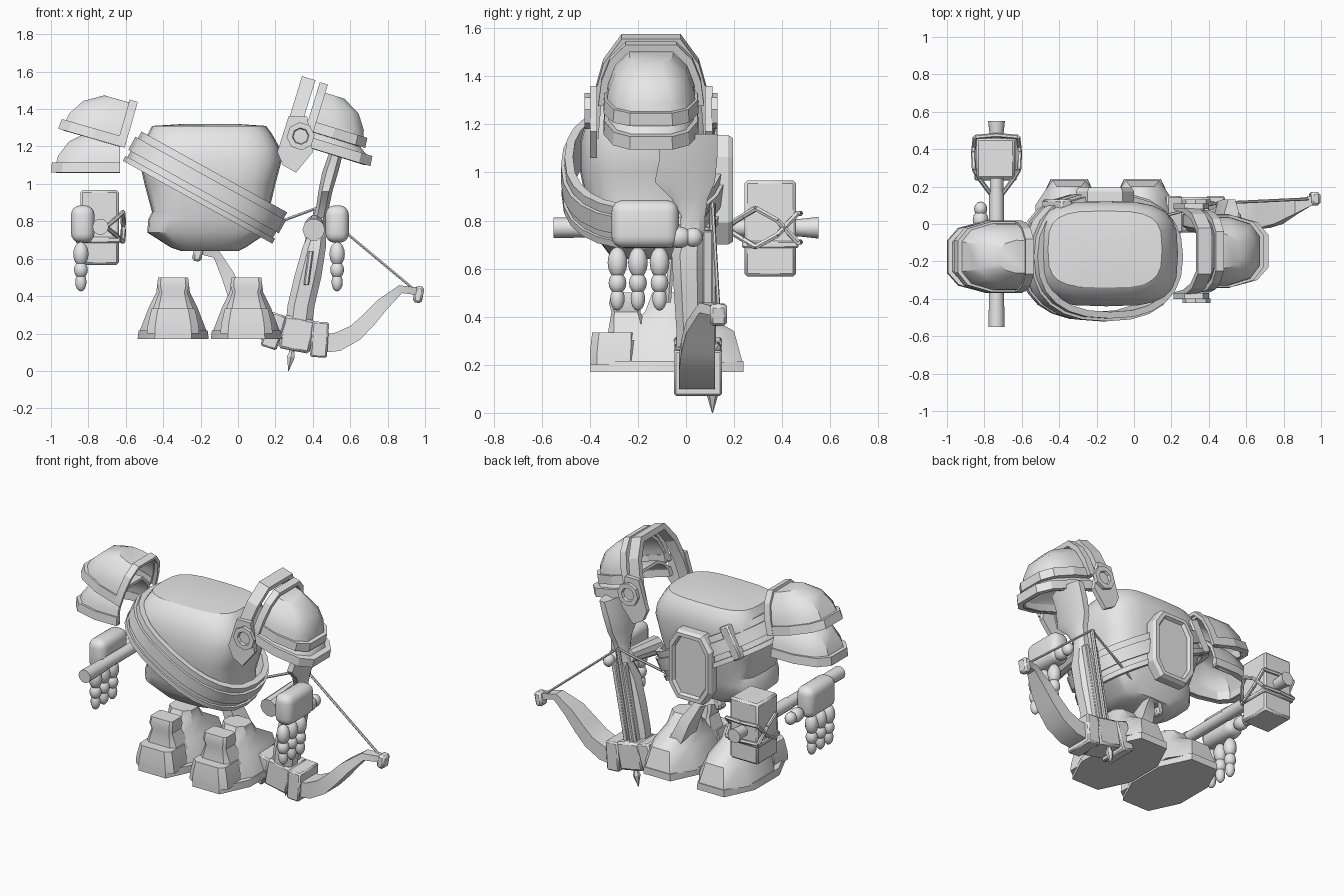
import bpy, bmesh, math
from mathutils import Vector, Matrix

if "Cube" in bpy.data.objects:
    bpy.data.objects.remove(bpy.data.objects["Cube"])

V = Vector
grey = bpy.data.materials.new("plain grey")
grey.diffuse_color = (0.8, 0.8, 0.8, 1)
grey.use_nodes = True
grey.node_tree.nodes["Principled BSDF"].inputs["Base Color"].default_value = grey.diffuse_color


def finish(name, bm, angle=35, solid=0):
    bmesh.ops.recalc_face_normals(bm, faces=bm.faces)
    for f in bm.faces:
        f.smooth = True
    for e in bm.edges:
        e.smooth = len(e.link_faces) == 2 and e.calc_face_angle(0) < math.radians(angle)
    me = bpy.data.meshes.new(name)
    bm.to_mesh(me)
    bm.free()
    me.materials.append(grey)
    ob = bpy.data.objects.new(name, me)
    bpy.context.collection.objects.link(ob)
    if solid:
        m = ob.modifiers.new("thickness", 'SOLIDIFY')
        m.thickness = solid
        m.offset = 0
    return ob


def loft(name, rings, closed=False, wrap=True, caps=(True, True), angle=35, solid=0):
    bm = bmesh.new()
    vs = [[bm.verts.new(p) for p in r] for r in rings]
    n = len(rings[0])
    pairs = list(zip(vs, vs[1:])) + ([(vs[-1], vs[0])] if closed else [])
    for a, b in pairs:
        for i in range(n if wrap else n - 1):
            j = (i + 1) % n
            bm.faces.new((a[i], a[j], b[j], b[i]))
    if not closed:
        if caps[0]:
            bm.faces.new(vs[0])
        if caps[1]:
            bm.faces.new(vs[-1])
    return finish(name, bm, angle, solid)


def oct_ring(z, x0, x1, y0, y1, c=0.25, d=None):
    # rectangle with cut corners
    cx, cy = (x1 - x0) * c, (y1 - y0) * (d or c)
    return [V(p + (z,)) for p in ((x0 + cx, y0), (x1 - cx, y0), (x1, y0 + cy), (x1, y1 - cy),
                                  (x1 - cx, y1), (x0 + cx, y1), (x0, y1 - cy), (x0, y0 + cy))]


def sup(t, e):
    c, s = math.cos(t), math.sin(t)
    return math.copysign(abs(c) ** (2 / e), c), math.copysign(abs(s) ** (2 / e), s)


def blob(name, loc, size, bev=0.3, seg=3, rot=None):
    bm = bmesh.new()
    bmesh.ops.create_cube(bm, size=1)
    bmesh.ops.scale(bm, vec=size, verts=bm.verts)
    bmesh.ops.bevel(bm, geom=list(bm.edges), offset=bev * min(size), segments=seg,
                    profile=0.5, affect='EDGES')
    if rot:
        bmesh.ops.transform(bm, matrix=rot, verts=bm.verts)
    bmesh.ops.translate(bm, vec=loc, verts=bm.verts)
    return finish(name, bm, 40)


def ball(name, loc, size):
    bm = bmesh.new()
    bmesh.ops.create_uvsphere(bm, u_segments=12, v_segments=8, radius=0.5)
    bmesh.ops.scale(bm, vec=size, verts=bm.verts)
    bmesh.ops.translate(bm, vec=loc, verts=bm.verts)
    return finish(name, bm, 60)


def rod(name, p, q, r, r2=None, n=12):
    p, q = V(p), V(q)
    m = (q - p).to_track_quat('Z', 'Y').to_matrix()
    r2 = r if r2 is None else r2
    circ = [V((math.cos(2 * math.pi * i / n), math.sin(2 * math.pi * i / n), 0)) for i in range(n)]
    return loft(name, [[p + m @ c * r for c in circ], [q + m @ c * r2 for c in circ]])


# torso
rings = []
for z, x0, x1, y0, y1 in ((.64, -.30, 0, -.28, -.04), (.66, -.36, .04, -.32, .0), (.74, -.485, .16, -.38, .04),
                          (.81, -.48, .17, -.4, .06), (.85, -.46, .165, -.41, .07), (1.0, -.50, .20, -.44, .11),
                          (1.13, -.53, .235, -.44, .12), (1.2, -.52, .22, -.42, .12), (1.27, -.48, .18, -.39, .10),
                          (1.31, -.46, .15, -.34, .07), (1.32, -.3, 0, -.22, -.04)):
    rings.append([V(((x0 + x1) / 2 + (x1 - x0) / 2 * a, (y0 + y1) / 2 + (y1 - y0) / 2 * b, z))
                  for a, b in (sup(2 * math.pi * i / 24, 3.4) for i in range(24))])
loft("torso", rings, angle=28)

# diagonal sash, three layers around the torso
ta = math.radians(29)
d, v, mid = V((math.cos(ta), 0, -math.sin(ta))), V((math.sin(ta), 0, math.cos(ta))), V((-.17, -.175, .985))
for name, lo, hi, out in (("sash", -.09, .09, 0), ("sash_ridge", -.03, .05, .015), ("sash_edge", -.095, -.065, .012)):
    rings = []
    for i in range(24):
        a, b = sup(2 * math.pi * i / 24, 2.4)
        rings.append([mid + d * (a * (.41 + k)) + V((0, b * (.295 + k), 0)) + v * h
                      for k, h in ((0, lo), (.035 + out, lo), (.035 + out, hi), (0, hi))])
    loft(name, rings, closed=True)
blob("sash_buckle", (-.41, .10, 1.13), (.07, .06, .22), .15, 1, Matrix.Rotation(ta, 3, 'Y'))

# back plate with inset panel
loft("back_plate", [[V((p.x, y, p.y)) for p in oct_ring(0, -.31 + k, -k, .70 + k, 1.155 - k, .2)]
                    for y, k in ((.12, 0), (.175, 0), (.195, .012), (.195, .035), (.175, .045))], angle=20)

# shoulder armour
DOME = ((0, 1), (.4, .94), (.75, .78), (1, .48))
EDGE = ((1, 0), (1, .45), (.8, .84), (.45, 1), (-.45, 1), (-.8, .84), (-1, .45), (-1, 0))


def frame(org, side, tilt):
    a, o = math.radians(tilt), V(org)
    out, up = V((side * math.cos(a), 0, -side * math.sin(a))), V((math.sin(a), 0, math.cos(a)))
    return lambda x, y, u: o + out * x + V((0, y, 0)) + up * u


def arch(name, P, w, H, o0, o1, t):
    half = [(-s, h) for h, s in DOME]
    pts = half + [(-y, h) for y, h in reversed(half)]
    loft(name, [[P(o0, y * w, h * H), P(o0, y * (w + t), h * (H + t)),
                 P(o1, y * (w + t), h * (H + t)), P(o1, y * w, h * H)] for y, h in pts], angle=15)


def shoulder(name, P, L, w, H):
    loft(name + "_dome", [[P(o * L * s, y * w * s, h * H) for y, o in EDGE] for h, s in DOME],
         wrap=False, caps=(False, True), solid=.02, angle=32)
    loft(name + "_rim", [[P(o * (L - .02), y * (w - .02), 0), P(o * (L + .025), y * (w + .018), 0),
                          P(o * (L + .02), y * (w + .013), .055), P(o * (L - .02), y * (w - .02), .055)]
                         for y, o in EDGE], angle=15)


P = frame((-.63, -.175, 1.20), -1, 16)
shoulder("left_shoulder_upper", P, .32, .175, .23)
arch("left_shoulder_arch", P, .175, .235, -.025, .02, .02)
shoulder("left_shoulder_lower", frame((-.63, -.175, 1.06), -1, 0), .345, .175, .21)

P = frame((.36, -.145, 1.29), 1, 17)
shoulder("right_shoulder_upper", P, .31, .18, .21)
arch("right_shoulder_arch", P, .19, .235, .0, .045, .03)
shoulder("right_shoulder_lower", frame((.33, -.145, 1.21), 1, 17), .37, .18, .12)
arch("right_shoulder_collar", frame((.215, -.145, 1.16), 1, 17), .22, .40, 0, .075, .035)
for y, s in ((-.385, -1), (.095, 1)):
    poly = ((.21, 1.17), (.24, 1.10), (.31, 1.06), (.40, 1.17), (.37, 1.36), (.27, 1.36))
    loft("shoulder_side_plate", [[V((x, y + k, z)) for x, z in poly] for k in (-.015, .015)])
    loft("shoulder_boss", [[V((.335 + r * math.cos(math.pi * (i + .1) / 4), y + s * (k + .012),
                               1.255 + r * math.sin(math.pi * (i + .1) / 4))) for i in range(8)]
                           for r, k in ((.075, 0), (.075, .025), (.045, .025), (.04, .01))], angle=20)

# hands
for side, x, fx, ty in (("left", -.83, -.84, .05), ("right", .53, .53, 0)):
    blob(side + "_palm", (x, -.17, .785), (.125, .28, .2), .4, 4)
    for y in (-.285, -.2, -.11):
        for z, r, h in ((.625, .082, .13), (.54, .074, .09), (.475, .06, .1)):
            ball(side + "_finger", (fx, y, z), (r, r, h))
    ball(side + "_thumb_base", (x + .01, ty - .03, .73), (.085, .11, .09))
    ball(side + "_thumb_tip", (x + .01, ty + .03, .73), (.07, .08, .08))

# hammer with rope lashing
hx, hz = -.735, .77
rod("hammer_handle", (hx, -.5, hz), (hx, .5, hz), .036)
rod("hammer_grip", (hx, -.55, hz), (hx, -.36, hz), .043, .04)
rod("hammer_sleeve", (hx, -.02, hz), (hx, .17, hz), .04)
rod("hammer_peg", (hx, .44, hz), (hx, .55, hz), .033, .045)
blob("hammer_head", (-.74, .35, .767), (.205, .215, .40), .06, 1)
blob("hammer_band", (-.74, .35, .70), (.225, .235, .03), .2, 1)
for s in (-1, 1):
    for t in (-1, 1):
        path = [(hx + s * .03, .16, hz), (hx + s * .09, .24, hz + t * .05), (hx + s * .12, .29, hz + t * .08),
                (hx + s * .125, .38, hz + t * .03), (hx + s * .115, .465, hz - t * .06), (hx, .475, hz - t * .06)]
        for p, q in zip(path, path[1:]):
            rod("hammer_rope", p, q, .012, n=6)

# boots
for cx in (-.347, .045):
    R = lambda z, h, y0, y1, c=.25, e=None: oct_ring(z, cx - h, cx + h, y0, y1, c, e)
    loft("boot_sole", [R(.17, .19, -.4, .24, .24, .3), R(.215, .185, -.4, .24, .24, .3)])
    loft("boot_toe", [R(.2, .14, -.4, -.2, .15), R(.25, .135, -.4, -.2, .15), R(.335, .115, -.39, -.2, .15)])
    loft("boot_heel", [R(.21, .18, -.3, .235, .25), R(.34, .13, -.28, .2, .25), R(.42, .09, -.17, .06),
                       R(.5, .08, -.14, .0)], angle=40)
    loft("boot_tongue", [R(.3, .12, -.33, -.14, .15), R(.42, .075, -.31, -.19, .1), R(.455, .085, -.32, -.19, .1),
                         R(.5, .08, -.31, -.2, .1)])

# crossbow frame: p across, a along the stock
up, pr, base = V((.185, 0, .983)), V((.983, 0, -.185)), V((.32, 0, .225))
W = lambda p, a, y: base + pr * p + up * a + V((0, y, 0))
bow_rot = Matrix((pr, V((0, 1, 0)), up)).transposed()

# crossbow stock
loft("crossbow_stock", [oct_ring(*r) for r in (
    (.2, .25, .39, -.04, .08), (.35, .265, .41, -.04, .08), (.5, .30, .445, -.05, .08), (.66, .345, .47, -.06, .08),
    (.74, .38, .47, -.03, .08), (.82, .405, .475, -.02, .08), (.89, .42, .49, -.06, .09), (.96, .43, .505, -.13, .12),
    (1.06, .45, .535, -.11, .13), (1.16, .485, .56, -.12, .13))], angle=30)
rod("crossbow_grip", (.41, .02, .79), (.405, -.26, .755), .045, .06, 10)
rod("crossbow_trigger", (.365, -.075, .46), (.39, -.06, .64), .014, n=6)
for s in (-1, 1):
    blob("crossbow_rail", W(s * .035, .25, .09), (.03, .04, .6), .15, 1, bow_rot)

# crossbow riser
blob("riser_centre", W(0, -.03, .05), (.17, .19, .18), .08, 1, bow_rot)
for s in (-1, 1):
    blob("riser_block", W(s * .125, -.035, .05), (.09, .2, .19), .1, 1,
         bow_rot @ Matrix.Rotation(-s * .12, 3, 'Y'))

# crossbow limbs and string
nock = V((.42, .11, .87))
path = ((.15, -.05, .045, .10, .15), (.22, -.03, .045, .10, .15), (.305, .035, .045, .09, .15),
        (.365, .12, .05, .08, .14), (.42, .21, .06, .07, .12), (.50, .31, .09, .045, .07), (.59, .315, .13, .04, .05))
for s in (-1, 1):
    rings = []
    for i, (p, a, y, t, w) in enumerate(path):
        p0, p1 = path[max(i - 1, 0)], path[min(i + 1, len(path) - 1)]
        tx, tz = p1[0] - p0[0], p1[1] - p0[1]
        l = math.hypot(tx, tz)
        nx, nz = -tz / l * t / 2, tx / l * t / 2
        y = y if s > 0 else .045 - (y - .045)
        rings.append([W(s * (p + k * nx), a + k * nz, y + m * w / 2)
                      for k, m in ((-1, -1), (1, -1), (1, 1), (-1, 1))])
    loft("bow_limb", rings, angle=25)
    ty = .045 + s * .09
    blob("limb_tip", W(s * .60, .30, ty), (.05, .07, .09), .25, 1, bow_rot)
    rod("bow_string", W(s * .575, .32, ty), nock, .008, n=6)

# bolt
rod("bolt_shaft", nock, (.287, .11, .1), .014, n=8)
rod("bolt_head", (.289, .11, .11), (.283, .11, .075), .012, .024, 6)
rod("bolt_point", (.283, .11, .075), (.27, .11, 0), .024, .002, 6)
